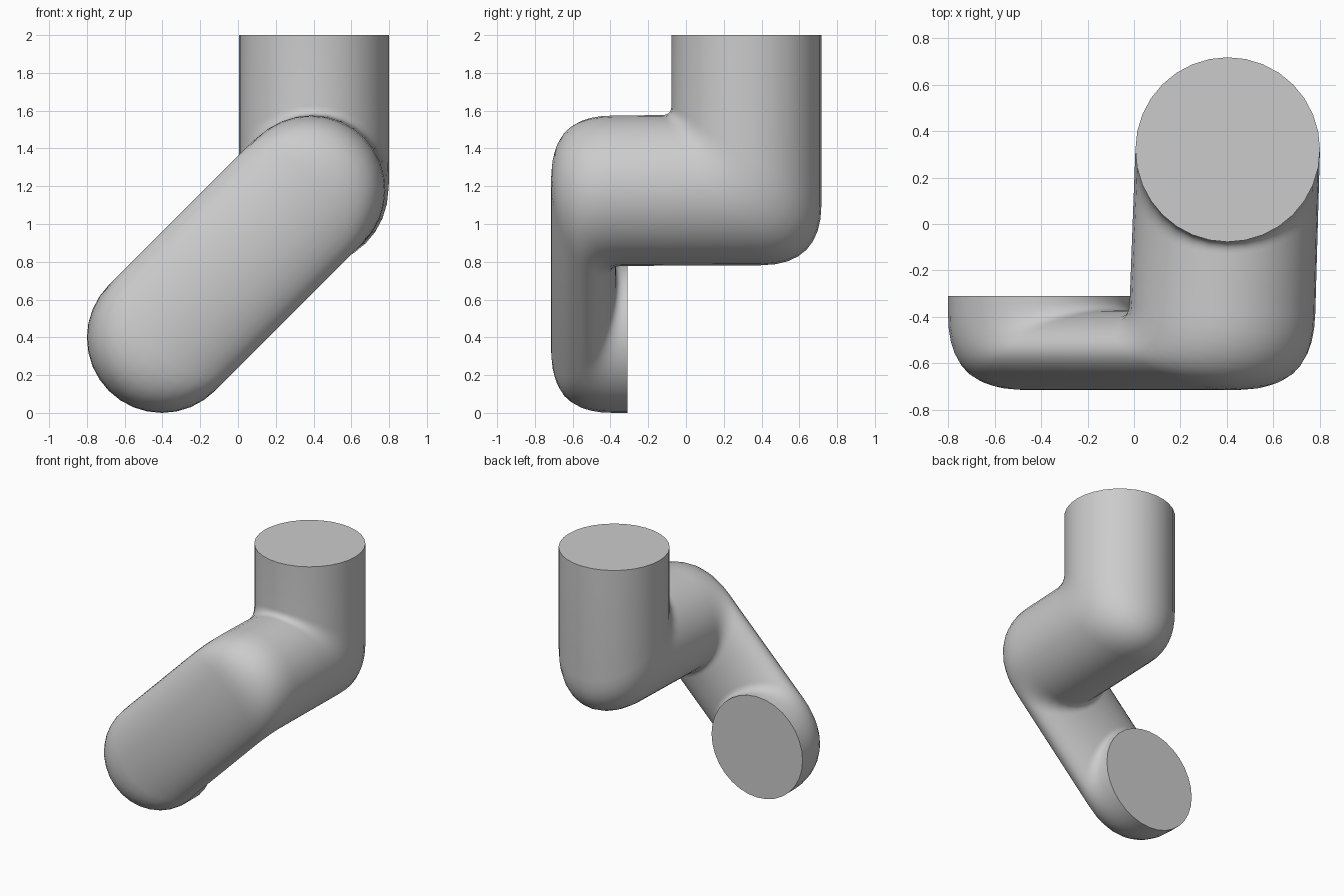
import bpy, bmesh, math
from mathutils import Vector

cube = bpy.data.objects.get("Cube")
if cube:
    bpy.data.objects.remove(cube, do_unlink=True)

R = 0.397          # pipe radius
SIDES = 32
STEPS = 8          # rings in each rounded elbow
ALONG = Vector((1, 0, 1)).normalized()     # direction of the slanted leg
ACROSS = Vector((1, 0, -1)).normalized()
LOW = Vector((-0.403, 0, R))               # axis of the lower opening
MID = LOW + ALONG * 1.1                    # axis of the middle leg
TOP = Vector((0.403, 0.32, 1.18))          # corner below the upper opening


def rail(angle):
    """One lengthwise line of the pipe, with its three elbows rounded."""
    c, s = math.cos(angle) * R, math.sin(angle) * R
    near, far = ALONG * c + ACROSS * s, ACROSS * s - ALONG * c
    depth = Vector((0, -0.543 + 0.172 * c / R, 0))
    corner = TOP + far + Vector((0, -far.z, 0))
    pts = [LOW + near + Vector((0, -0.31, 0)),
           LOW + near + depth,
           MID + far + depth,
           corner,
           Vector((corner.x, corner.y, 2))]
    inside = [c / R, c / R, far.z / R]     # 1 inside the bend, -1 outside
    line = [pts[0]]
    for i, turn in enumerate(inside, 1):
        size = 0.05 + 0.135 * (1 - turn)
        p = pts[i]
        a = p + (pts[i - 1] - p).normalized() * size
        b = p + (pts[i + 1] - p).normalized() * size
        for k in range(STEPS + 1):
            t = k / STEPS
            line.append(a * (1 - t) ** 2 + p * 2 * t * (1 - t) + b * t ** 2)
    line.append(pts[-1])
    return line


# Skin the pipe between neighbouring rails and close both ends
bm = bmesh.new()
rails = [[bm.verts.new(p) for p in rail(math.tau * i / SIDES)] for i in range(SIDES)]
for i in range(SIDES):
    a, b = rails[i], rails[(i + 1) % SIDES]
    for j in range(len(a) - 1):
        bm.faces.new((a[j], b[j], b[j + 1], a[j + 1]))
for end in (0, -1):
    bm.faces.new([r[end] for r in rails])
bmesh.ops.recalc_face_normals(bm, faces=bm.faces[:])
mesh = bpy.data.meshes.new("bent_pipe")
bm.to_mesh(mesh)
bm.free()
pipe = bpy.data.objects.new("bent_pipe", mesh)
bpy.context.collection.objects.link(pipe)

# Plain grey
grey = bpy.data.materials.new("plain_grey")
grey.use_nodes = True
colour = (0.6, 0.6, 0.6, 1)
grey.diffuse_color = colour
grey.node_tree.nodes["Principled BSDF"].inputs["Base Color"].default_value = colour
mesh.materials.append(grey)

# Smooth sides, crisp end rims
bpy.ops.object.select_all(action='DESELECT')
pipe.select_set(True)
bpy.context.view_layer.objects.active = pipe
bpy.ops.object.shade_smooth_by_angle(angle=math.radians(50))
